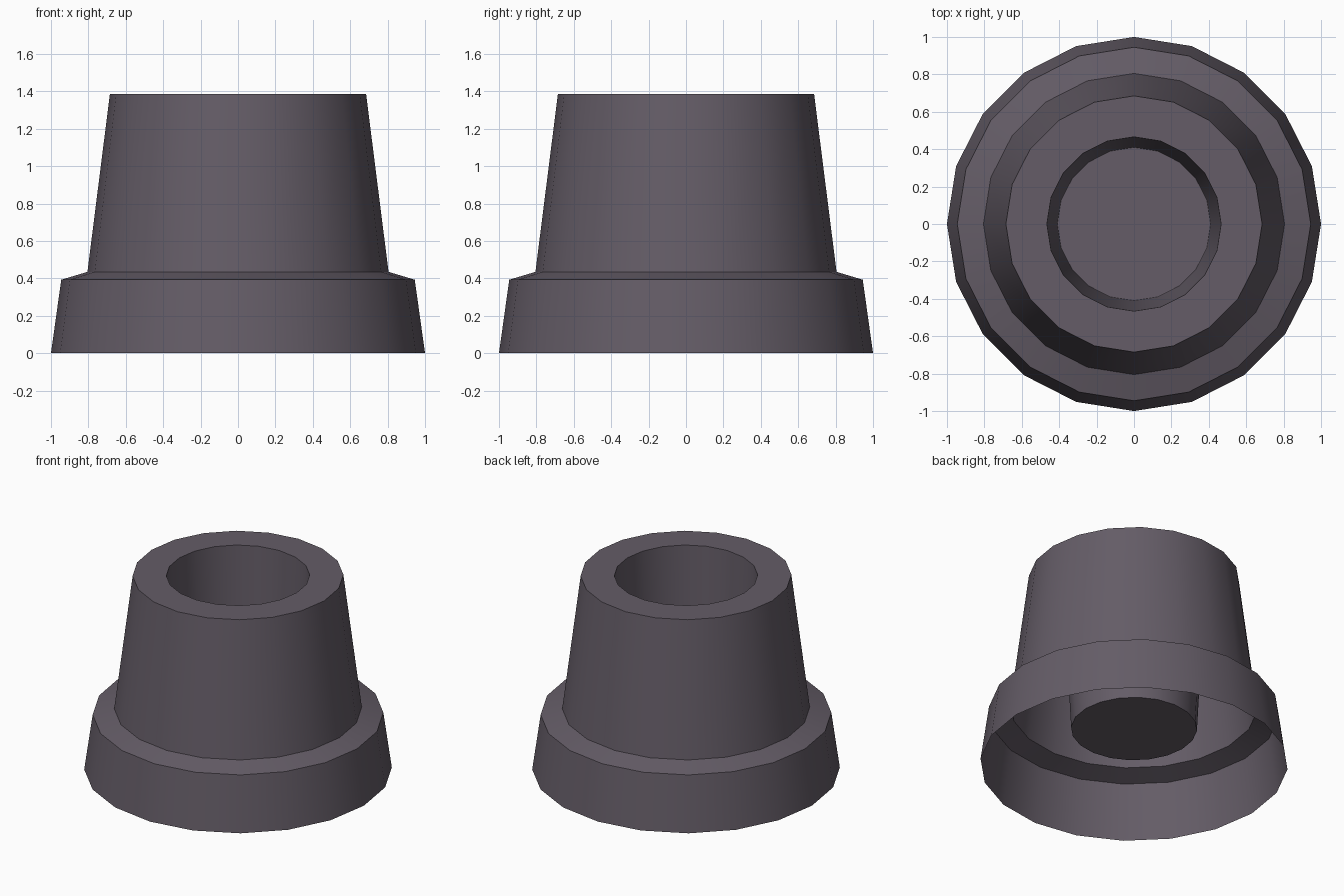
import bpy, bmesh, math

if "Cube" in bpy.data.objects:
    bpy.data.objects.remove(bpy.data.objects["Cube"])

SIDES = 20

# Profile (radius, height): flared base, shoulder, tapered body, rim, inner well
profile = [(1.0, 0.0), (0.945, 0.393), (0.805, 0.435), (0.685, 1.385),
           (0.466, 1.385), (0.41, 0.265)]

bm = bmesh.new()
rings = [[bm.verts.new((r * math.cos(math.tau * j / SIDES),
                        r * math.sin(math.tau * j / SIDES), z))
          for j in range(SIDES)] for r, z in profile]

# Walls between successive rings
for low, high in zip(rings, rings[1:]):
    for j in range(SIDES):
        k = (j + 1) % SIDES
        bm.faces.new((low[j], low[k], high[k], high[j]))

# Floor of the well (the underside stays open)
bm.faces.new(rings[-1])

mesh = bpy.data.meshes.new("stepped_hollow_cap")
bm.to_mesh(mesh)
bm.free()

cap = bpy.data.objects.new("stepped_hollow_cap", mesh)
bpy.context.collection.objects.link(cap)

mat = bpy.data.materials.new("dark purple grey")
mat.diffuse_color = (0.128, 0.108, 0.135, 1.0)
mat.use_nodes = True
mat.node_tree.nodes["Principled BSDF"].inputs["Base Color"].default_value = mat.diffuse_color
mesh.materials.append(mat)

# Smooth around the sides, sharp at the profile corners
bpy.context.view_layer.objects.active = cap
cap.select_set(True)
bpy.ops.object.shade_smooth_by_angle(angle=math.radians(30))
